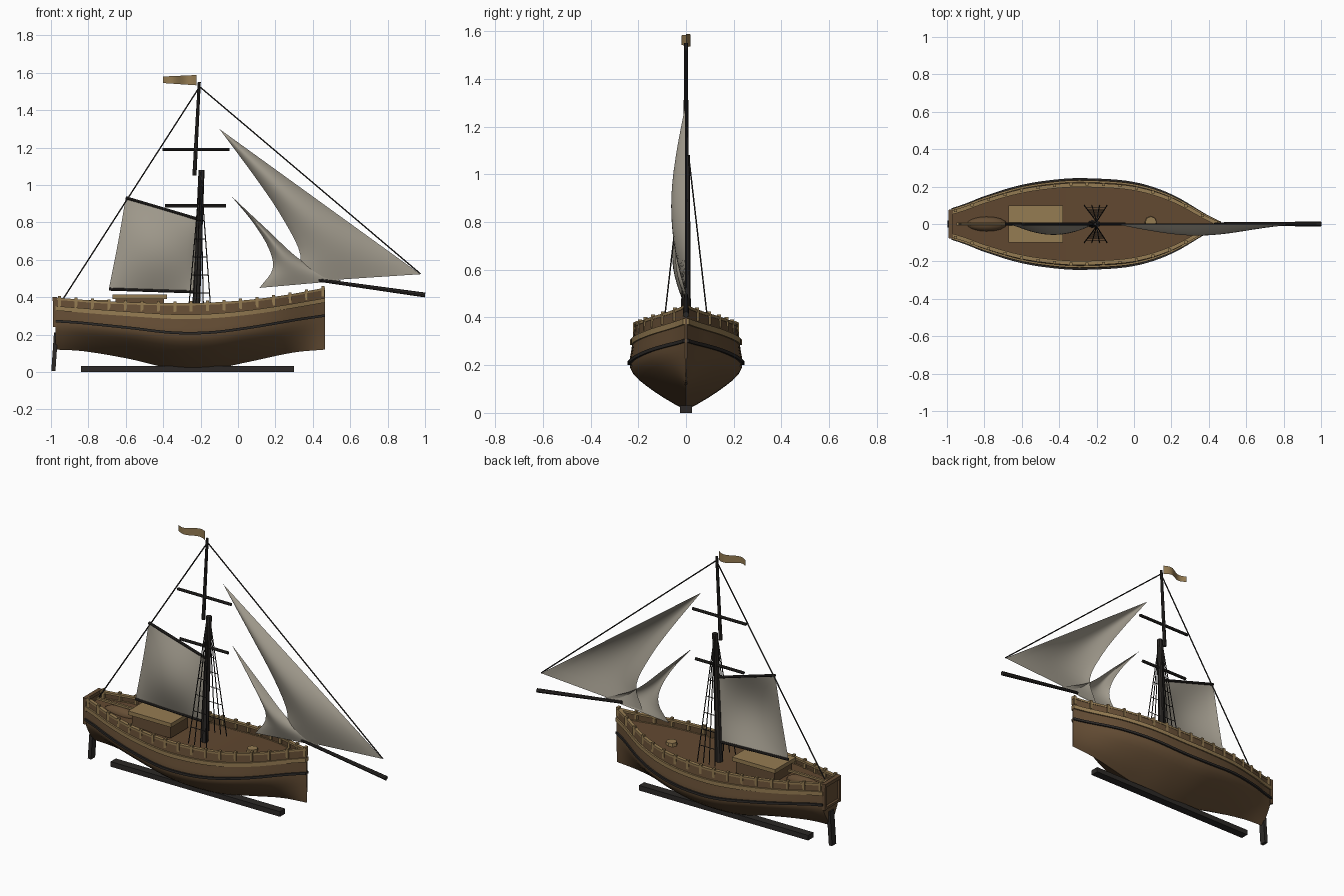
import bpy, bmesh, math
from mathutils import Vector, Matrix

if "Cube" in bpy.data.objects:
    bpy.data.objects.remove(bpy.data.objects["Cube"])

COLORS = {"hull": (.13, .075, .035), "deck": (.12, .065, .03), "tan": (.30, .20, .085),
          "dark": (.025, .022, .02), "sail": (.36, .33, .27)}
MATS = {}
for key, c in COLORS.items():
    MATS[key] = bpy.data.materials.new(key)
    MATS[key].diffuse_color = (*c, 1)


def finish(bm, name, mat, smooth=False):
    bmesh.ops.recalc_face_normals(bm, faces=bm.faces)
    me = bpy.data.meshes.new(name)
    bm.to_mesh(me)
    bm.free()
    ob = bpy.data.objects.new(name, me)
    bpy.context.collection.objects.link(ob)
    me.materials.append(MATS[mat])
    if smooth:
        bpy.context.view_layer.objects.active = ob
        ob.select_set(True)
        bpy.ops.object.shade_smooth_by_angle(angle=math.radians(40))
        ob.select_set(False)
    return ob


def rod(bm, a, b, r1, r2=None, seg=8):
    a, b = Vector(a), Vector(b)
    d = b - a
    m = Matrix.Translation((a + b) / 2) @ d.to_track_quat('Z', 'Y').to_matrix().to_4x4()
    bmesh.ops.create_cone(bm, cap_ends=True, segments=seg, radius1=r1,
                          radius2=r1 if r2 is None else r2, depth=d.length, matrix=m)


def box(bm, c, s, rot=None):
    m = Matrix.Translation(c) @ (rot or Matrix()) @ Matrix.Diagonal((*s, 1))
    bmesh.ops.create_cube(bm, size=1, matrix=m)


def grid(bm, rows, closed=False):
    vs = [[bm.verts.new(p) for p in r] for r in rows]
    n = len(rows[0])
    for r0, r1 in zip(vs, vs[1:]):
        for j in range(n if closed else n - 1):
            k = (j + 1) % n
            bm.faces.new((r0[j], r0[k], r1[k], r1[j]))
    if closed:
        bm.faces.new(vs[0])
        bm.faces.new(vs[-1])


def spline(table, x):
    """Catmull-Rom style interpolation through (x, value) pairs."""
    n = len(table)
    i = max(0, min(n - 2, sum(1 for p in table if p[0] <= x) - 1))
    slope = lambda k: ((table[min(k + 1, n - 1)][1] - table[max(k - 1, 0)][1]) /
                       (table[min(k + 1, n - 1)][0] - table[max(k - 1, 0)][0]))
    (x0, y0), (x1, y1) = table[i], table[i + 1]
    h = x1 - x0
    t = (x - x0) / h
    return ((2*t**3 - 3*t**2 + 1) * y0 + (t**3 - 2*t**2 + t) * h * slope(i)
            + (3*t**2 - 2*t**3) * y1 + (t**3 - t**2) * h * slope(i + 1))


# Hull lines: half breadth, keel height, sheer height, section shape
WIDTH = [(-.975, .075), (-.9, .1), (-.8, .14), (-.6, .2), (-.4, .23), (-.25, .235),
         (0, .215), (.2, .15), (.4, .035), (.465, .004)]
KEEL = [(-.975, .12), (-.83, .112), (-.58, .07), (-.35, .018), (-.15, .015), (.06, .055), (.3, .105), (.465, .12)]
SHEER = [(-.975, .392), (-.7, .372), (-.3, .362), (0, .375), (.25, .405), (.465, .445)]
SECTION = [(0, 0), (.09, .25), (.22, .56), (.4, .9), (.53, 1), (.75, .965), (1, .92)]
XS = [-.975 + 1.44 * i / 40 for i in range(41)]


def hull_pt(x, f, side=1, out=0, dz=0):
    k, s = spline(KEEL, x), spline(SHEER, x)
    return Vector((x, side * max(0, spline(WIDTH, x) * spline(SECTION, f) + out), k + (s - k) * f + dz))


def strake(bm, f, out, w, h, dz=0):
    for side in (1, -1):
        rows = []
        for x in XS:
            p = hull_pt(x, f, side, out, dz)
            rows.append([p + Vector((0, a * w / 2, b * h / 2)) for a, b in ((-1, -1), (1, -1), (1, 1), (-1, 1))])
        grid(bm, rows, True)


# Hull shell with transom
bm = bmesh.new()
fs = [i / 14 for i in range(15)]
rows = [[hull_pt(x, f, -1) for f in fs[::-1]] + [hull_pt(x, f) for f in fs[1:]] for x in XS]
grid(bm, rows)
bm.faces.new([bm.verts.new(p) for p in rows[0]])
bm.faces.new([bm.verts.new(p) for p in rows[-1]])
bmesh.ops.remove_doubles(bm, verts=bm.verts, dist=.0005)
finish(bm, "hull", "hull", True)

# Deck
bm = bmesh.new()
grid(bm, [[hull_pt(x, .84, s) for s in (-1, 1)] for x in XS])
finish(bm, "deck", "deck")

# Wales and rails
bm = bmesh.new()
strake(bm, .56, .002, .014, .014)
finish(bm, "wale", "dark")
bm = bmesh.new()
strake(bm, .81, .002, .014, .024)
strake(bm, 1, -.008, .022, .012)
finish(bm, "rails", "tan")

# Rail posts
bm = bmesh.new()
for i in range(17):
    x = -.955 + i * 1.41 / 16
    for s in (1, -1):
        box(bm, hull_pt(x, 1, s, -.003, -.012), (.016, .016, .056))
finish(bm, "rail_posts", "tan")

# Stern frame
bm = bmesh.new()
for s in (1, -1):
    box(bm, (-.98, s * .07, .32), (.02, .014, .16))
box(bm, (-.98, 0, .39), (.025, .15, .02))
box(bm, (-.98, 0, .25), (.02, .14, .014))
finish(bm, "stern_frame", "hull")

# Rudder and keel
bm = bmesh.new()
box(bm, (-.98, 0, .108), (.022, .04, .205), Matrix.Rotation(math.radians(4), 4, 'Y'))
finish(bm, "rudder", "dark")
bm = bmesh.new()
box(bm, (-.27, 0, .0155), (1.14, .05, .031))
finish(bm, "keel", "dark")

# Deck fittings: cabin, hatch, stern locker, tiller
bm = bmesh.new()
box(bm, (-.525, 0, .355), (.26, .17, .08))
finish(bm, "cabin_walls", "hull")
bm = bmesh.new()
box(bm, (-.525, 0, .402), (.29, .2, .024))
finish(bm, "cabin_roof", "tan")
bm = bmesh.new()
rod(bm, (.09, .01, .32), (.09, .01, .35), .034, .03)
finish(bm, "round_hatch", "tan")
bm = bmesh.new()
bmesh.ops.create_uvsphere(bm, u_segments=16, v_segments=8, radius=1,
                          matrix=Matrix.Translation((-.79, 0, .33)) @ Matrix.Diagonal((.11, .04, .04, 1)))
finish(bm, "stern_locker", "hull", True)
bm = bmesh.new()
box(bm, (-.82, 0, .378), (.26, .014, .012))
finish(bm, "tiller", "tan")

# Masts, yards, bowsprit, gaff and boom
for name, a, b, r1, r2 in (
        ("lower_mast", (-.225, 0, .31), (-.195, 0, 1.08), .021, .016),
        ("topmast", (-.233, 0, 1.05), (-.207, 0, 1.55), .011, .008),
        ("lower_yard", (-.39, 0, .89), (-.065, 0, .89), .009, .009),
        ("upper_yard", (-.405, 0, 1.19), (-.045, 0, 1.19), .009, .009),
        ("bowsprit", (.43, 0, .492), (1, 0, .412), .009, .013),
        ("gaff", (-.6, 0, .932), (-.205, 0, .815), .008, .008),
        ("boom", (-.69, 0, .443), (-.22, 0, .428), .008, .008)):
    bm = bmesh.new()
    rod(bm, a, b, r1, r2)
    finish(bm, name, "dark", True)

# Stays and shrouds with ratlines
bm = bmesh.new()
rod(bm, (-.205, 0, 1.525), (.975, 0, .525), .004, seg=5)
rod(bm, (-.205, 0, 1.525), (-.935, 0, .39), .004, seg=5)
for s in (1, -1):
    top = Vector((-.2, s * .012, 1.07))
    feet = [Vector((-.265 + .04 * i, s * .098, .325)) for i in range(4)]
    for p in feet:
        rod(bm, p, top, .003, seg=5)
    for i in range(1, 6):
        t = i * .13
        rod(bm, feet[0].lerp(top, t), feet[-1].lerp(top, t), .0025, seg=4)
finish(bm, "rigging", "dark")


def path(pts, t):
    return Vector([spline([(i / (len(pts) - 1), p[k]) for i, p in enumerate(pts)], t) for k in (0, 1)])


def sail(name, luff, leech, belly):
    """Ruled sail between two edge paths in x, z, bulging toward -y."""
    bm = bmesh.new()
    n = 16
    rows = []
    for i in range(n + 1):
        t = i / n
        a, b = path(luff, t), path(leech, t)
        row = []
        for j in range(n + 1):
            p = a.lerp(b, j / n)
            row.append((p.x, -belly * math.sin(math.pi * t) * math.sin(math.pi * j / n) ** .8, p.y))
        rows.append(row)
    grid(bm, rows)
    bmesh.ops.remove_doubles(bm, verts=bm.verts, dist=.0005)
    finish(bm, name, "sail", True)


# Sails
sail("mainsail", [(-.6, .935), (-.64, .7), (-.69, .445)], [(-.215, .82), (-.22, .62), (-.232, .43)], .058)
sail("jib", [(-.1, 1.3), (.437, .912), (.975, .523)],
     [(-.1, 1.3), (.1, 1.03), (.24, .82), (.335, .62), (.29, .478)], .062)
sail("staysail", [(-.04, .945), (.15, .767), (.34, .595), (.55, .488)],
     [(-.04, .945), (.08, .8), (.165, .66), (.185, .55), (.115, .45)], .045)

# Pennant
bm = bmesh.new()
rows = []
for i in range(13):
    t = i / 12
    y = .018 * math.sin(t * 2 * math.pi)
    rows.append([(-.222 - .178 * t, y, 1.533 + .012 * t), (-.222 - .178 * t, y, 1.588 - .008 * t)])
grid(bm, rows)
finish(bm, "pennant", "tan", True)

for m in bpy.data.materials:
    if m.users and not m.is_grease_pencil:
        m.use_nodes = True
        m.node_tree.nodes["Principled BSDF"].inputs["Base Color"].default_value = m.diffuse_color
